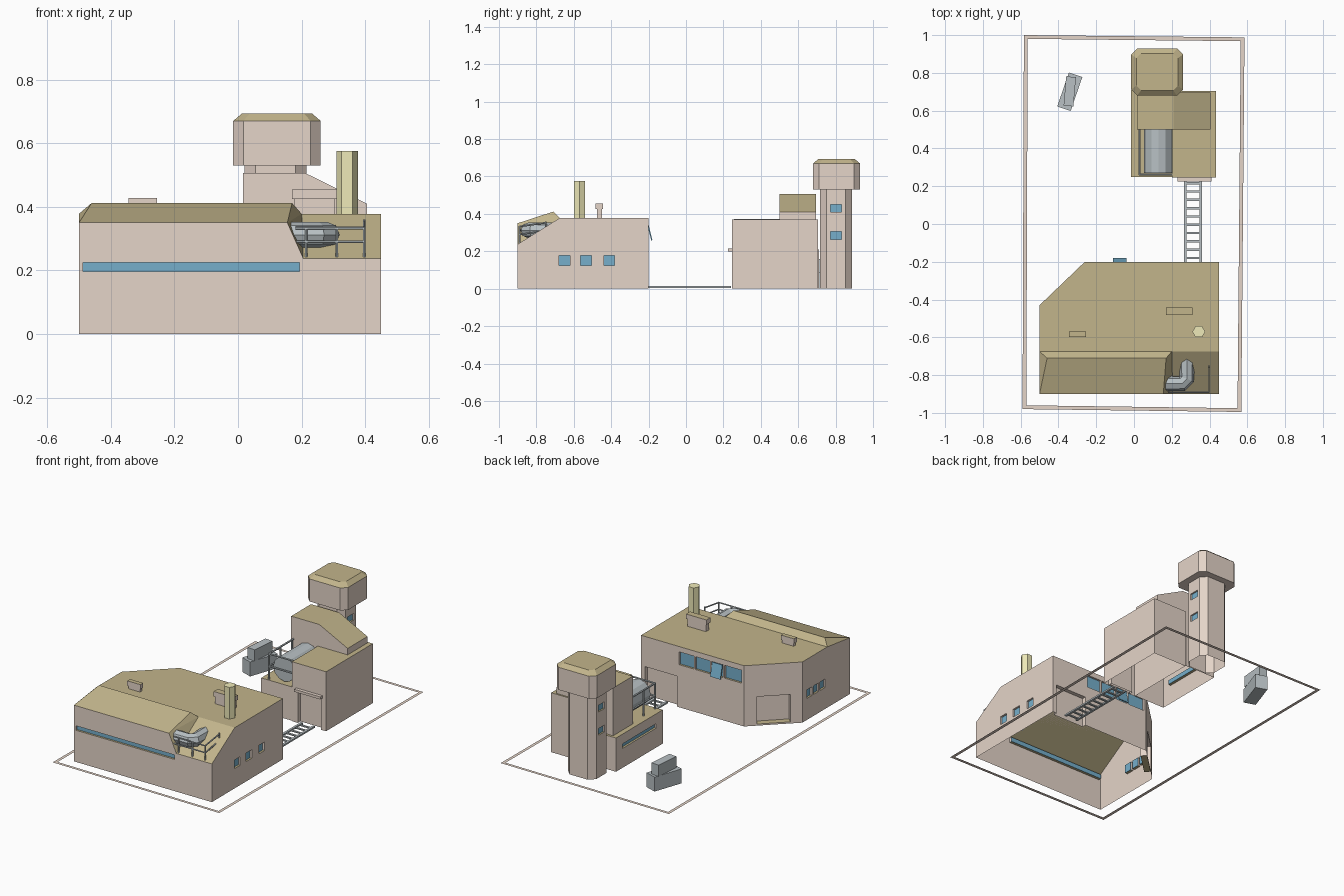
import bpy, bmesh, math
from mathutils import Vector, Matrix

if "Cube" in bpy.data.objects:
    bpy.data.objects.remove(bpy.data.objects["Cube"])


def mat(name, rgb):
    m = bpy.data.materials.new(name)
    m.diffuse_color = (*rgb, 1)
    m.use_nodes = True
    m.node_tree.nodes["Principled BSDF"].inputs["Base Color"].default_value = m.diffuse_color
    return m


WALL = mat("wall_tan", (0.78, 0.66, 0.58))
ROOF = mat("roof_olive", (0.54, 0.46, 0.26))
GLASS = mat("glass_blue", (0.18, 0.43, 0.60))
YELLOW = mat("chimney_yellow", (0.86, 0.82, 0.48))
STEEL = mat("steel_grey", (0.48, 0.53, 0.55))


def add(name, bm, *mats):
    bmesh.ops.recalc_face_normals(bm, faces=bm.faces)
    me = bpy.data.meshes.new(name)
    bm.to_mesh(me)
    bm.free()
    for m in mats:
        me.materials.append(m)
    ob = bpy.data.objects.new(name, me)
    bpy.context.collection.objects.link(ob)
    return ob


def put_box(bm, c, s, rz=0, rx=0):
    M = (Matrix.Translation(c) @ Matrix.Rotation(rz, 4, 'Z') @ Matrix.Rotation(rx, 4, 'X')
         @ Matrix.Diagonal((*s, 1)))
    bmesh.ops.create_cube(bm, size=1, matrix=M)


def put_bar(bm, p, q, r, n=6):
    p, q = Vector(p), Vector(q)
    d = q - p
    M = Matrix.Translation((p + q) / 2) @ d.to_track_quat('Z', 'Y').to_matrix().to_4x4()
    bmesh.ops.create_cone(bm, cap_ends=True, segments=n, radius1=r, radius2=r, depth=d.length, matrix=M)


def box(name, c, s, m, rz=0, rx=0):
    bm = bmesh.new()
    put_box(bm, c, s, rz, rx)
    return add(name, bm, m)


def bars(name, segs, r, n=6):
    bm = bmesh.new()
    for p, q in segs:
        put_bar(bm, p, q, r, n)
    return add(name, bm, STEEL)


def building(name, pts, openings=()):
    """Convex shell with tan walls, olive upward faces, open floor and recessed openings.
    opening: centre on wall, width, height, facing angle in degrees, depth, glazed"""
    bm = bmesh.new()
    for p in pts:
        bm.verts.new(p)
    bmesh.ops.convex_hull(bm, input=bm.verts)
    bmesh.ops.dissolve_limit(bm, angle_limit=0.01, verts=bm.verts, edges=bm.edges)
    ob = add(name, bm, WALL, ROOF)
    if openings:
        cut, glass, any_glass = bmesh.new(), bmesh.new(), False
        for c, w, h, ang, depth, glazed in openings:
            a = math.radians(ang)
            put_box(cut, c, (2 * depth, w, h), a)
            if glazed:
                any_glass = True
                n = Vector((math.cos(a), math.sin(a), 0))
                put_box(glass, Vector(c) - n * depth, (0.005, w, h), a)
        cutter = add(name + "_cutter", cut)
        if any_glass:
            add(name + "_windows", glass, GLASS)
        mod = ob.modifiers.new("openings", 'BOOLEAN')
        mod.operation, mod.solver, mod.object = 'DIFFERENCE', 'EXACT', cutter
        me = bpy.data.meshes.new_from_object(ob.evaluated_get(bpy.context.evaluated_depsgraph_get()))
        ob.modifiers.clear()
        ob.data = me
        bpy.data.objects.remove(cutter)
        me.materials.clear()
        me.materials.append(WALL)
        me.materials.append(ROOF)
    bm = bmesh.new()
    bm.from_mesh(ob.data)
    bm.normal_update()
    floor = [f for f in bm.faces if f.normal.z < -0.9 and f.calc_center_median().z < 0.002]
    bmesh.ops.delete(bm, geom=floor, context='FACES')
    for f in bm.faces:
        f.material_index = 1 if f.normal.z > 0.2 else 0
    bm.to_mesh(ob.data)
    bm.free()
    return ob


def block(x0, x1, y0, y1, z0, z1):
    return [(x, y, z) for x in (x0, x1) for y in (y0, y1) for z in (z0, z1)]


def chamfered(x0, x1, y0, y1, c, z):
    return [(x, y, z) for a, b in ((0, c), (c, 0))
            for x in (x0 + a, x1 - a) for y in (y0 + b, y1 - b)]


# main hall with sloped front roof and cut back corner
H = 0.378
foot = [(-0.5, -0.9), (0.45, -0.9), (0.45, -0.2), (-0.26, -0.2), (-0.5, -0.43)]
pts = [(x, y, 0) for x, y in foot] + [(x, y, H) for x, y in foot[2:]]
pts += [(x, y, z) for x in (-0.5, 0.45) for y, z in ((-0.9, 0.238), (-0.675, H))]
ops = [((-0.147, -0.9, 0.211), 0.68, 0.028, -90, 0.015, True)]
ops += [((0.45, y, 0.15), 0.057, 0.053, 0, 0.015, True) for y in (-0.65, -0.535, -0.41)]
ops += [((-0.5, y, 0.16), 0.05, 0.053, 180, 0.015, True) for y in (-0.5, -0.565, -0.63)]
ops += [((-0.028, -0.2, 0.305), 0.43, 0.08, 90, 0.015, True),
        ((0.313, -0.2, 0.09), 0.22, 0.2, 90, 0.025, False),
        ((-0.382, -0.317, 0.095), 0.19, 0.17, 133.8, 0.04, False)]
building("main_hall", pts, ops)

# raised front roof
building("raised_roof", [(-0.5, -0.9, 0.238), (0.205, -0.9, 0.238), (-0.5, -0.675, H), (0.2, -0.675, H),
                         (-0.5, -0.9, 0.35), (0.155, -0.9, 0.35), (-0.46, -0.71, 0.412), (0.17, -0.71, 0.412)])

# back window mullions and one open sash
bm = bmesh.new()
for x in (0.08, -0.03, -0.12):
    put_box(bm, (x, -0.207, 0.305), (0.01, 0.014, 0.08))
add("window_mullions", bm, WALL)
box("open_sash", (-0.075, -0.193, 0.3), (0.07, 0.006, 0.085), GLASS, rx=math.radians(14))

# chimney and roof vents
bm = bmesh.new()
put_bar(bm, (0.343, -0.57, 0.36), (0.343, -0.57, 0.575), 0.034)
bmesh.ops.rotate(bm, verts=bm.verts, cent=(0.343, -0.57, 0), matrix=Matrix.Rotation(math.pi / 2, 3, 'Z'))
add("chimney", bm, YELLOW)
for i, (x, y, w, d, top) in enumerate([(0.24, -0.463, 0.14, 0.04, 0.455), (-0.3, -0.583, 0.09, 0.028, 0.427)]):
    building(f"roof_vent_{i}_stem", block(x - w * .45, x + w * .45, y - d * .35, y + d * .35, 0.37, top - 0.02))
    building(f"roof_vent_{i}_cap", block(x - w / 2, x + w / 2, y - d / 2, y + d / 2, top - 0.03, top))

# elbow pipe on the sloped roof
cu = bpy.data.curves.new("pipe_path", 'CURVE')
cu.dimensions, cu.bevel_depth, cu.bevel_resolution, cu.use_fill_caps = '3D', 0.041, 2, True
path = [(0.14, -0.845, 0.312), (0.255, -0.845, 0.312), (0.28, -0.82, 0.312), (0.28, -0.71, 0.312)]
sp = cu.splines.new('POLY')
sp.points.add(len(path) - 1)
for p, co in zip(sp.points, path):
    p.co = (*co, 1)
tmp = bpy.data.objects.new("pipe_path", cu)
bpy.context.collection.objects.link(tmp)
me = bpy.data.meshes.new_from_object(tmp.evaluated_get(bpy.context.evaluated_depsgraph_get()))
bpy.data.objects.remove(tmp)
me.materials.clear()
me.materials.append(STEEL)
for poly in me.polygons:
    poly.use_smooth = False
bpy.context.collection.objects.link(bpy.data.objects.new("elbow_pipe", me))

# roof railing
segs = [((x, -0.89, 0.235), (x, -0.89, 0.335)) for x in (0.215, 0.31, 0.397)]
segs += [((0.397, -0.75, 0.31), (0.397, -0.75, 0.36))]
for z in (0.29, 0.333):
    segs += [((0.18, -0.89, z), (0.397, -0.89, z)), ((0.397, -0.89, z), (0.397, -0.75, z + 0.02))]
bars("roof_railing", segs, 0.0045)

# ground track between the buildings
bm = bmesh.new()
for x in (0.272, 0.354):
    put_box(bm, (x, 0.02, 0.009), (0.014, 0.44, 0.01))
for i in range(10):
    put_box(bm, (0.313, -0.18 + i * 0.044, 0.008), (0.08, 0.012, 0.007))
add("ground_track", bm, STEEL)

# flat boundary strip
outer = [(-0.59, -0.98), (0.568, -0.995), (0.585, 0.988), (-0.583, 1.0)]
bm = bmesh.new()
vo = [bm.verts.new((x, y, 0)) for x, y in outer]
vi = [bm.verts.new((x - math.copysign(0.02, x), y - math.copysign(0.02, y), 0)) for x, y in outer]
for i in range(4):
    j = (i + 1) % 4
    bm.faces.new((vo[i], vo[j], vi[j], vi[i]))
add("boundary_strip", bm, WALL)

# rear building
building("rear_hall", block(0.2, 0.435, 0.245, 0.705, 0, 0.37),
         [((0.32, 0.245, 0.095), 0.16, 0.2, -90, 0.025, False)])
building("rear_annex", block(-0.015, 0.2, 0.25, 0.71, 0, 0.21),
         [((-0.015, 0.48, 0.135), 0.33, 0.028, 180, 0.015, True)])
building("rear_upper_block", [(x, y, z) for y in (0.5, 0.695) for x, z in
                              ((0.016, 0.21), (0.016, 0.507), (0.21, 0.507), (0.405, 0.41), (0.405, 0.368), (0.2, 0.21))])
box("door_lintel", (0.32, 0.235, 0.207), (0.18, 0.022, 0.016), WALL)

# tank with support frame on the annex
bars("tank", [((0.13, 0.27, 0.295), (0.13, 0.51, 0.295))], 0.076, 12)
segs = [((0.03, y, 0.2), (0.03, y, 0.37)) for y in (0.262, 0.375, 0.49)]
for z in (0.29, 0.368):
    segs += [((0.03, 0.262, z), (0.03, 0.5, z)), ((0.03, 0.262, z), (0.2, 0.262, z))]
bars("tank_frame", segs, 0.006)

# control tower
stem = chamfered(0.02, 0.215, 0.717, 0.888, 0.035, 0)
ops = [((x, 0.802, z), 0.06, 0.042, a, 0.012, True) for x, a in ((0.02, 180), (0.215, 0)) for z in (0.285, 0.43)]
building("tower_stem", stem + [(x, y, 0.535) for x, y, z in stem], ops)
head = chamfered(-0.015, 0.26, 0.68, 0.93, 0.032, 0.53)
building("tower_head", head + [(x, y, 0.67) for x, y, z in head]
         + chamfered(0.012, 0.233, 0.707, 0.903, 0.025, 0.693))

# stacked crates
box("lower_crate", (-0.34, 0.7, 0.045), (0.075, 0.19, 0.09), STEEL, math.radians(-19))
box("upper_crate", (-0.34, 0.702, 0.125), (0.052, 0.155, 0.07), STEEL, math.radians(-5))
